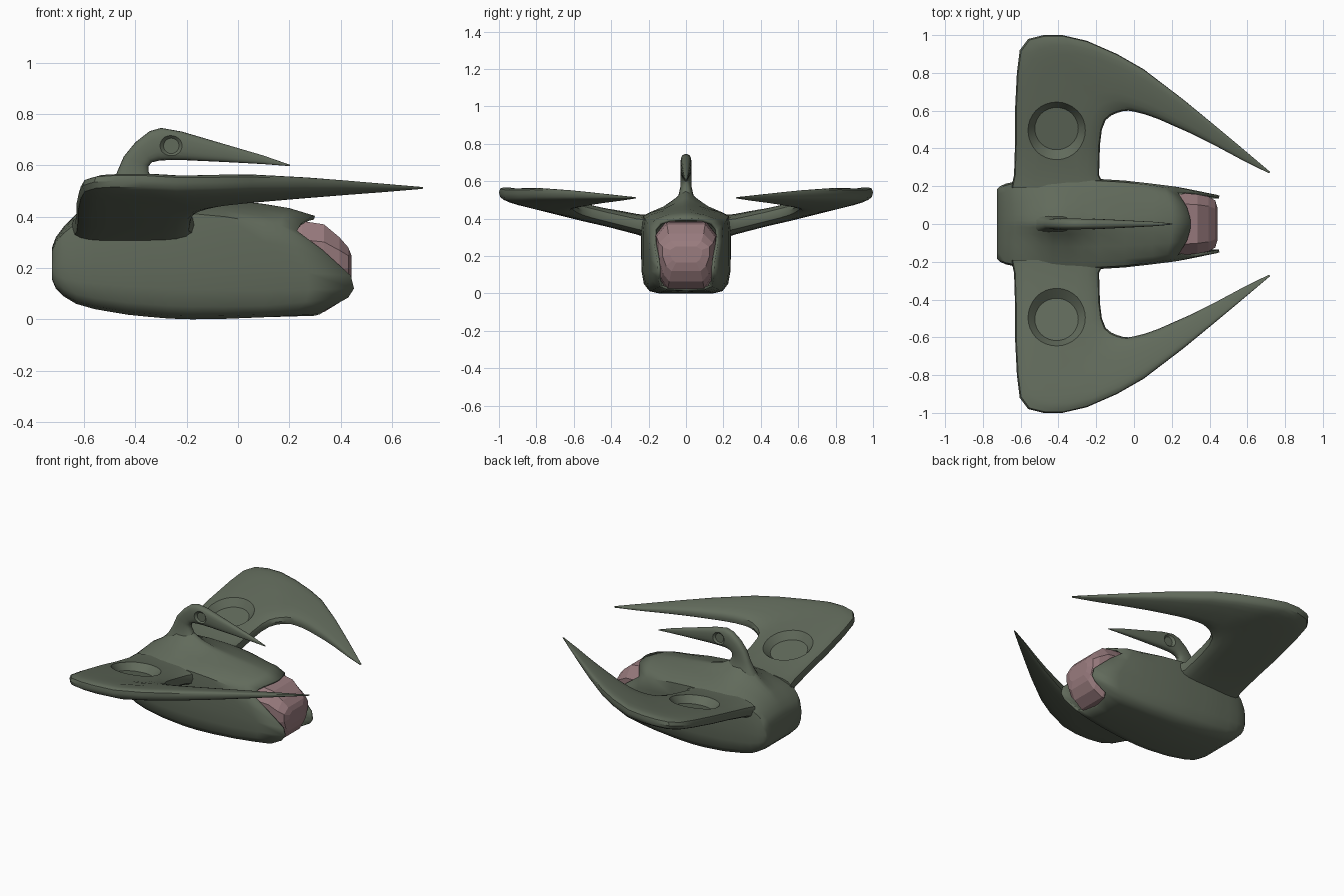
import bpy, bmesh, math
from mathutils import Vector

if "Cube" in bpy.data.objects:
    bpy.data.objects.remove(bpy.data.objects["Cube"])


def material(name, color):
    m = bpy.data.materials.new(name)
    m.diffuse_color = (*color, 1)
    m.use_nodes = True
    m.node_tree.nodes["Principled BSDF"].inputs["Base Color"].default_value = m.diffuse_color
    return m


GREEN = material("dull_green", (0.12, 0.145, 0.105))
PINK = material("canopy_pink", (0.32, 0.20, 0.21))


def loft(name, rings, mat, cap_end=True):
    """Skin a list of equal-length closed rings."""
    bm = bmesh.new()
    rows = [[bm.verts.new(p) for p in r] for r in rings]
    n = len(rows[0])
    for a, b in zip(rows, rows[1:]):
        for i in range(n):
            j = (i + 1) % n
            bm.faces.new((a[i], a[j], b[j], b[i]))
    bm.faces.new(rows[0][::-1])
    if cap_end:
        bm.faces.new(rows[-1])
    bmesh.ops.recalc_face_normals(bm, faces=bm.faces)
    me = bpy.data.meshes.new(name)
    bm.to_mesh(me)
    bm.free()
    ob = bpy.data.objects.new(name, me)
    bpy.context.collection.objects.link(ob)
    me.materials.append(mat)
    return ob


def activate(ob):
    bpy.ops.object.select_all(action='DESELECT')
    ob.select_set(True)
    bpy.context.view_layer.objects.active = ob


def smooth(ob, deg=40):
    activate(ob)
    bpy.ops.object.shade_smooth_by_angle(angle=math.radians(deg))


def blade(p, q, half, power, n=20):
    """Flattened superellipse from p to q: returns (u, v, thickness) points."""
    out = []
    for i in range(n):
        a = 2 * math.pi * i / n
        c = math.copysign(abs(math.cos(a)) ** power, math.cos(a))
        s = math.copysign(abs(math.sin(a)) ** power, math.sin(a))
        out.append(((p[0] + q[0]) / 2 + (p[0] - q[0]) / 2 * c,
                    (p[1] + q[1]) / 2 + (p[1] - q[1]) / 2 * c, half * s))
    return out


def cut_dish(ob, center, normal, r_floor, r_rim, depth):
    """Carve a shallow round dish with sloping walls."""
    normal = Vector(normal).normalized()
    bpy.ops.mesh.primitive_cone_add(vertices=32, radius1=r_floor,
                                    radius2=2 * r_rim - r_floor, depth=2 * depth,
                                    location=center)
    cutter = bpy.context.object
    cutter.rotation_euler = normal.to_track_quat('Z', 'Y').to_euler()
    cutter.hide_render = True
    mod = ob.modifiers.new("dish", 'BOOLEAN')
    mod.operation = 'DIFFERENCE'
    mod.solver = 'EXACT'
    mod.object = cutter
    activate(ob)
    bpy.ops.object.modifier_apply(modifier=mod.name)
    bpy.data.objects.remove(cutter, do_unlink=True)


def mirrored(half):
    """Complete a half ring (first and last points on the centre plane)."""
    return half + [(x, -y, z) for x, y, z in half[-2:0:-1]]


# Hull: rounded box sections rising to a central ridge
def hull_ring(x, w, zb, zs, zt, k):
    h = zs - zb
    low = [(0, 0), (.6, 0), (.82, .03), (.94, .12), (.99, .28), (1, .5), (1, .8), (.96, 1)]
    half = [(x, w * a, zb + h * b) for a, b in low]
    # k blends a round top (0) into a concave ridge (1)
    for a, rnd, rdg in ((.8, .4, .14), (.5, .75, .36), (.22, .95, .68), (.08, .99, .93), (0, 1, 1)):
        half.append((x, w * a, zs + (zt - zs) * (rnd + (rdg - rnd) * k)))
    return mirrored(half)


stations = [(-.725, .185, .155, .265, .28, 0), (-.71, .20, .12, .30, .32, 0),
            (-.68, .213, .09, .335, .36, .1), (-.63, .225, .06, .375, .41, .3),
            (-.56, .232, .04, .395, .455, .7), (-.49, .236, .028, .405, .52, 1),
            (-.43, .24, .018, .41, .56, 1), (-.35, .24, .01, .415, .555, 1),
            (-.27, .24, .003, .415, .51, .8), (-.18, .238, .0, .412, .485, .5),
            (-.05, .23, .002, .40, .467, .25), (.1, .213, .008, .375, .45, .1)]
rings = [hull_ring(*s) for s in stations]
# open nose with cheek plates running forward
nose = mirrored([(.30, 0, .014), (.32, .10, .02), (.34, .14, .035), (.43, .15, .085),
                 (.452, .15, .12), (.44, .154, .17), (.33, .172, .27), (.23, .17, .345),
                 (.25, .14, .38), (.28, .09, .398), (.295, .04, .402), (.30, .015, .403),
                 (.30, 0, .403)])
t = 0.5
mid = [(a[0] + (b[0] - a[0]) * t, (a[1] + b[1]) / 2 * 1.03, (a[2] + b[2]) / 2 + (.007 if b[2] > .3 else 0))
       for a, b in zip(rings[-1], nose)]
hull = loft("hull", rings + [mid, nose], GREEN, cap_end=False)
sol = hull.modifiers.new("shell", 'SOLIDIFY')
sol.thickness = 0.015
sol.offset = -1
smooth(hull)


# Canopy: faceted rounded box set into the nose
def canopy_ring(x, w, zb, zt):
    h = zt - zb
    return mirrored([(x, 0, zb), (x, .62 * w, zb), (x, .85 * w, zb + .16 * h),
                     (x, w, zb + .5 * h), (x, w, zb + .8 * h), (x, .65 * w, zt), (x, 0, zt)])


canopy = loft("canopy", [canopy_ring(*s) for s in (
    (.15, .165, .018, .385), (.25, .165, .018, .383), (.335, .157, .028, .37),
    (.395, .145, .065, .32), (.43, .125, .12, .28), (.442, .085, .165, .25))], PINK)


# Wings: swept crescent with forward horns
def wing_z(x, y):
    return .365 + .23 * (y - .24) + max(0, x + .2) * .152


wing_sections = [((-.65, .19), (-.15, .19), .065), ((-.635, .26), (-.185, .26), .055),
                 ((-.63, .42), (-.18, .42), .05), ((-.63, .6), (-.17, .5), .05),
                 ((-.62, .8), (-.15, .55), .048), ((-.605, .92), (-.12, .575), .046),
                 ((-.56, .98), (-.09, .588), .045), ((-.48, 1), (-.06, .597), .045),
                 ((-.38, 1), (-.03, .6), .045), ((-.25, .97), (0, .595), .044),
                 ((-.09, .9), (.06, .58), .042), ((.05, .82), (.13, .555), .039),
                 ((.26, .66), (.3, .48), .03), ((.40, .545), (.43, .415), .022),
                 ((.55, .42), (.57, .34), .013), ((.722, .275), (.715, .268), .003)]
wing = loft("wings", [[(x, y, wing_z(x, y) + d) for x, y, d in blade(p, q, h, .6)]
                      for p, q, h in wing_sections], GREEN)
cut_dish(wing, (-.41, .495, wing_z(-.41, .495) + .049), (0, -.23, 1), .115, .155, .045)
mir = wing.modifiers.new("mirror", 'MIRROR')
mir.use_axis = (False, True, False)
mir.use_mirror_merge = False
smooth(wing, 35)

# Dorsal fin: small upright crescent with a dimple on each side
fin_sections = [((-.54, .46), (-.27, .47), .06), ((-.50, .52), (-.325, .53), .04),
                ((-.475, .565), (-.348, .575), .03), ((-.445, .635), (-.348, .598), .03),
                ((-.40, .69), (-.335, .612), .03), ((-.345, .733), (-.305, .619), .03),
                ((-.30, .746), (-.26, .621), .03), ((-.22, .732), (-.2, .62), .028),
                ((-.05, .682), (-.05, .613), .02), ((.1, .638), (.1, .605), .012),
                ((.203, .602), (.203, .597), .003)]
fin = loft("dorsal_fin", [[(x, d, z) for x, z, d in blade(p, q, h, .75)]
                          for p, q, h in fin_sections], GREEN)
for side in (-1, 1):
    cut_dish(fin, (-.26, side * .028, .676), (0, side, 0), .03, .042, .012)
smooth(fin, 35)
